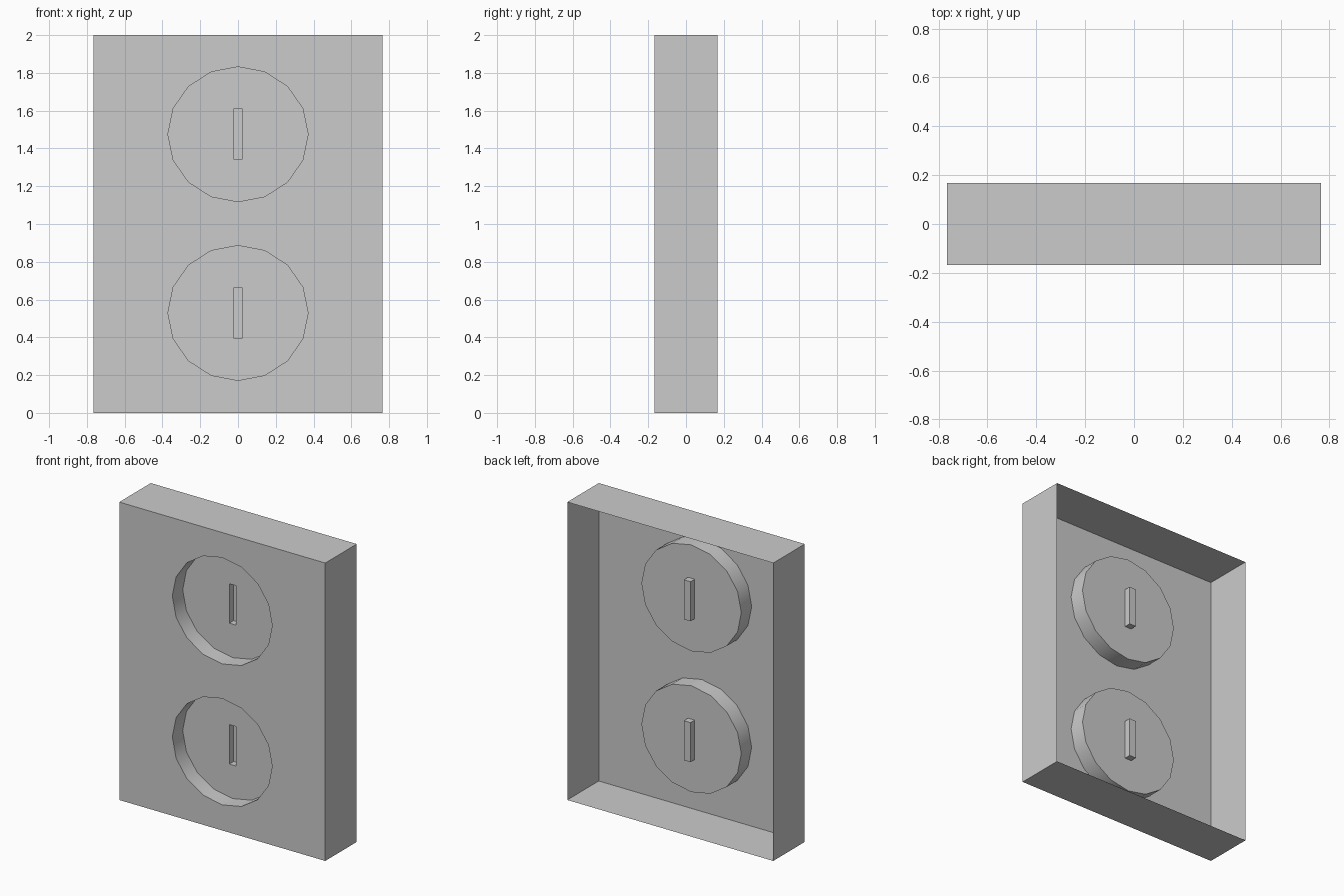
import bpy, bmesh, math

if "Cube" in bpy.data.objects:
    bpy.data.objects.remove(bpy.data.objects["Cube"])

W, D, H = 0.765, 0.167, 2.0      # half width, half depth, height
FLOOR, SLOT = -D + 0.11, -D + 0.155  # y of recess floor and of slot bottom

mat = bpy.data.materials.new("light_grey")
mat.diffuse_color = (0.6, 0.6, 0.6, 1)
mat.use_nodes = True
mat.node_tree.nodes["Principled BSDF"].inputs["Base Color"].default_value = mat.diffuse_color

bm = bmesh.new()


def loop(points, y):
    vs = [bm.verts.new((x, y, z)) for x, z in points]
    return vs, [bm.edges.new((vs[i], vs[(i + 1) % len(vs)])) for i in range(len(vs))]


def walls(a, b):
    for i in range(len(a)):
        j = (i + 1) % len(a)
        bm.faces.new((a[i], a[j], b[j], b[i]))


def fill(edges):
    bmesh.ops.triangle_fill(bm, use_beauty=True, use_dissolve=False, edges=edges)


def rect(x, z0, z1):
    return [(-x, z0), (x, z0), (x, z1), (-x, z1)]


# thin outer shell, open at the back
front_v, front_e = loop(rect(W, 0, H), -D)
back_v, _ = loop(rect(W, 0, H), D)
walls(front_v, back_v)

# two round recesses, each with a slot in its floor
plate_edges = list(front_e)
for cz in (0.529, 1.475):
    ring = [(0.371 * math.cos(i * math.pi / 8), cz + 0.357 * math.sin(i * math.pi / 8))
            for i in range(16)]
    slot = rect(0.025, cz - 0.132, cz + 0.133)
    rim_v, rim_e = loop(ring, -D)
    floor_v, floor_e = loop(ring, FLOOR)
    walls(rim_v, floor_v)
    mouth_v, mouth_e = loop(slot, FLOOR)
    bottom_v, _ = loop(slot, SLOT)
    walls(mouth_v, bottom_v)
    bm.faces.new(bottom_v)
    fill(floor_e + mouth_e)
    plate_edges += rim_e

# front plate with the round openings
fill(plate_edges)

bmesh.ops.recalc_face_normals(bm, faces=bm.faces)
bm.normal_update()
plate = [f for f in bm.faces if all(v.co.y < -D + 1e-4 for v in f.verts)]
if plate and plate[0].normal.y > 0:
    bmesh.ops.reverse_faces(bm, faces=bm.faces)

# merge the fill triangles of the flat areas
bmesh.ops.dissolve_limit(bm, angle_limit=0.01, verts=bm.verts, edges=bm.edges)

me = bpy.data.meshes.new("wall_plate")
bm.to_mesh(me)
bm.free()
me.materials.append(mat)
obj = bpy.data.objects.new("wall_plate", me)
bpy.context.collection.objects.link(obj)
bpy.context.view_layer.objects.active = obj
obj.select_set(True)
bpy.ops.object.shade_smooth_by_angle(angle=math.radians(30))
